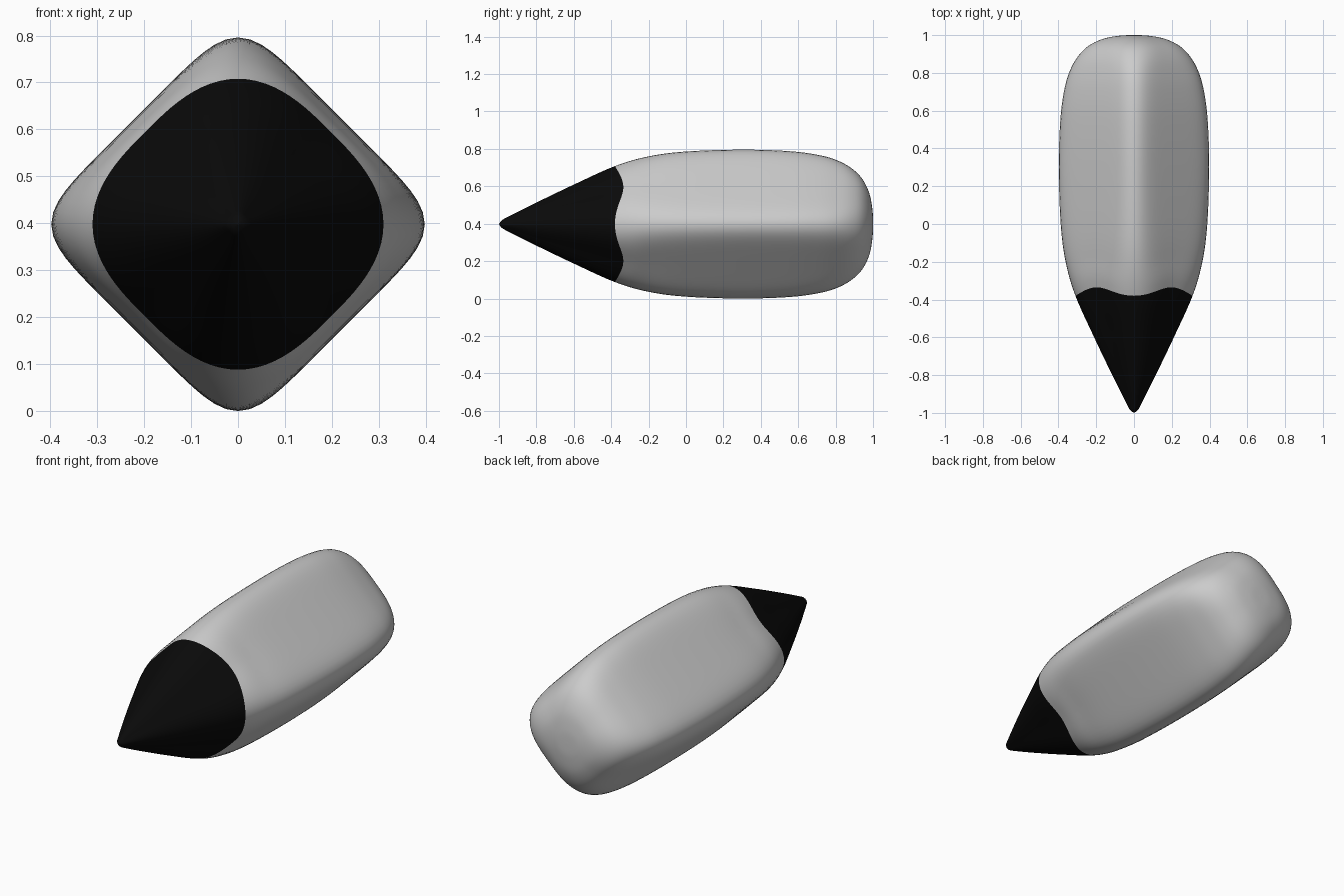
import bpy, bmesh
from math import sin, cos, pi, log

if "Cube" in bpy.data.objects:
    bpy.data.objects.remove(bpy.data.objects["Cube"])

# Key sections along the body: ridge y, ridge radius, face-centre y, face-centre radius
SECTIONS = [
    (-1.0, 0.0, -1.0, 0.0),
    (-0.985, 0.020, -0.985, 0.019),
    (-0.95, 0.040, -0.945, 0.037),
    (-0.80, 0.115, -0.785, 0.108),
    (-0.60, 0.211, -0.57, 0.193),
    (-0.38, 0.31, -0.335, 0.279),
    (-0.20, 0.362, -0.17, 0.301),
    (0.0, 0.388, 0.01, 0.312),
    (0.3, 0.398, 0.3, 0.315),
    (0.55, 0.39, 0.55, 0.310),
    (0.7, 0.371, 0.7, 0.298),
    (0.8, 0.344, 0.8, 0.280),
    (0.88, 0.302, 0.88, 0.255),
    (0.94, 0.245, 0.94, 0.215),
    (0.98, 0.165, 0.98, 0.150),
    (0.997, 0.075, 0.997, 0.073),
    (1.0, 0.0, 1.0, 0.0),
]
STEPS, SIDES, CENTRE_Z = 6, 96, 0.398
SEAM = 5 * STEPS  # ring where the dark tip meets the body


def smooth(a, b, c, d, t):
    """Catmull-Rom interpolation of one value."""
    return 0.5 * (2*b + (c - a)*t + (2*a - 5*b + 4*c - d)*t*t + (3*b - a - 3*c + d)*t**3)


def section(i):
    k, s = divmod(i, STEPS)
    last = len(SECTIONS) - 1
    p = [SECTIONS[min(max(k + o, 0), last)] for o in (-1, 0, 1, 2)]
    return [smooth(*v, s / STEPS) for v in zip(*p)]


def ring(i):
    """Rounded diamond: superellipse turned by 45 degrees."""
    yr, r, yf, f = section(i)
    n = log(0.5) / log(min(max(0.7071 * r / f, 0.7071), 0.93))
    pts = []
    for j in range(SIDES):
        a = 2 * pi * j / SIDES
        u, v = cos(a - pi/4), sin(a - pi/4)
        d = f / (abs(u)**n + abs(v)**n)**(1/n)
        w = (1 - cos(4 * a)) / 2
        pts.append((d * cos(a), yr + (yf - yr) * w, CENTRE_Z + d * sin(a)))
    return pts


def loft(name, first, last, pole_y, pole_first):
    """Skin the rings and close one end with a fan."""
    bm = bmesh.new()
    rings = [[bm.verts.new(p) for p in ring(i)] for i in range(first, last + 1)]
    for a, b in zip(rings, rings[1:]):
        for j in range(SIDES):
            k = (j + 1) % SIDES
            bm.faces.new((a[j], a[k], b[k], b[j]))
    pole = bm.verts.new((0, pole_y, CENTRE_Z))
    end = rings[0] if pole_first else rings[-1]
    for j in range(SIDES):
        bm.faces.new((pole, end[j], end[(j + 1) % SIDES]) if not pole_first
                     else (pole, end[(j + 1) % SIDES], end[j]))
    bmesh.ops.recalc_face_normals(bm, faces=bm.faces)
    # An open shell: make sure normals point outward
    probe = max(bm.faces, key=lambda q: q.calc_center_median().z)
    if probe.normal.z < 0:
        bmesh.ops.reverse_faces(bm, faces=bm.faces)
    for face in bm.faces:
        face.smooth = True
    mesh = bpy.data.meshes.new(name)
    bm.to_mesh(mesh)
    bm.free()
    obj = bpy.data.objects.new(name, mesh)
    bpy.context.collection.objects.link(obj)
    return obj


# Dark pointed tip
tip = loft("tip", 1, SEAM, -1.0, True)
black = bpy.data.materials.new("black")
black.diffuse_color = (0.003, 0.003, 0.003, 1)
black.use_nodes = True
black.node_tree.nodes["Principled BSDF"].inputs["Base Color"].default_value = black.diffuse_color
tip.data.materials.append(black)

# Grey body with rounded back
loft("body", SEAM, (len(SECTIONS) - 1) * STEPS - 1, 1.0, False)
